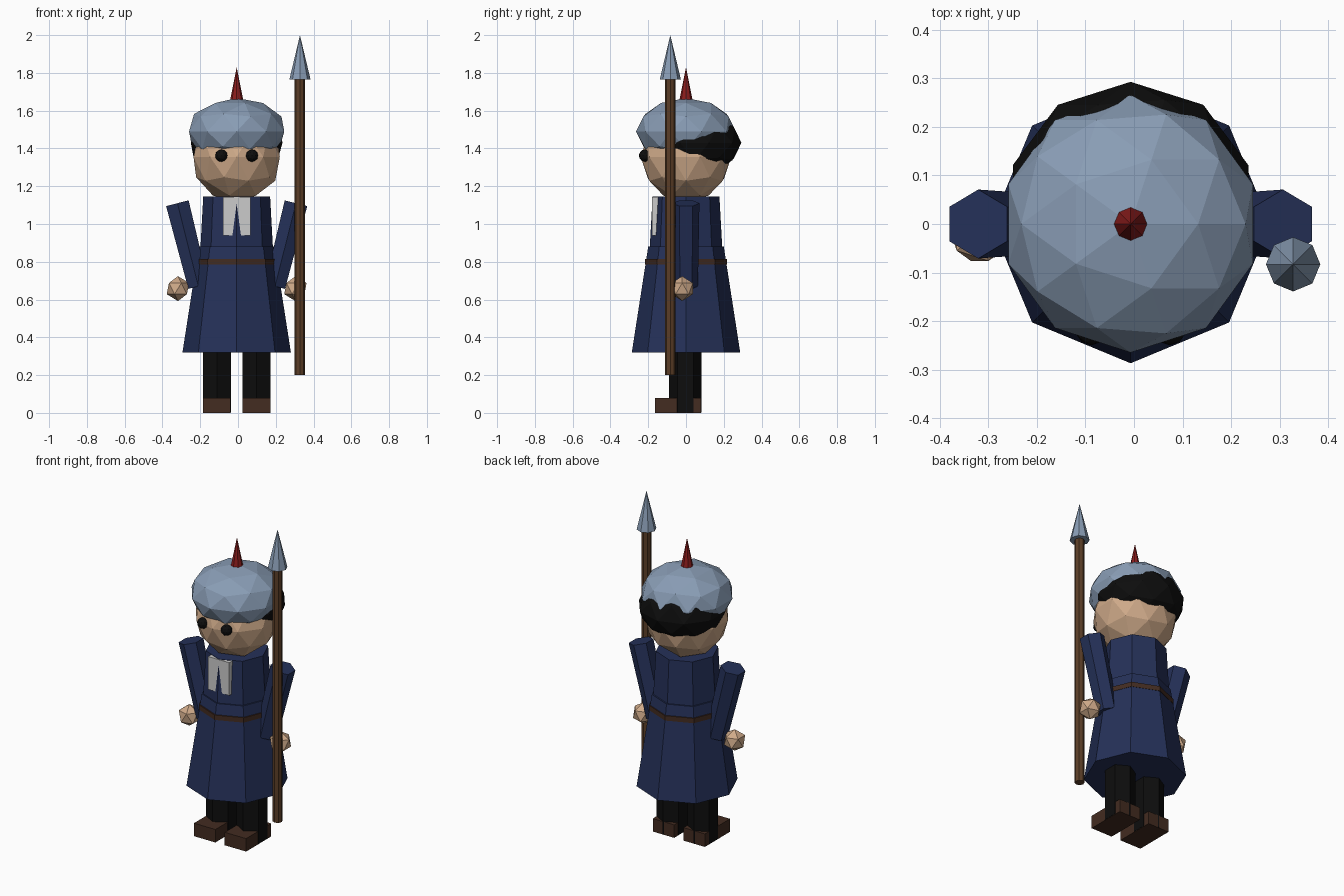
import bpy, math
from mathutils import Vector

if "Cube" in bpy.data.objects:
    bpy.data.objects.remove(bpy.data.objects["Cube"])

CX = -0.007  # body axis


def mat(name, rgb):
    m = bpy.data.materials.new(name)
    m.diffuse_color = (*rgb, 1)
    m.use_nodes = True
    m.node_tree.nodes["Principled BSDF"].inputs["Base Color"].default_value = m.diffuse_color
    return m


NAVY = mat("navy_cloth", (0.018, 0.030, 0.098))
STEEL = mat("steel_blue", (0.25, 0.335, 0.46))
SKIN = mat("skin", (0.62, 0.40, 0.25))
BLACK = mat("black", (0.004, 0.004, 0.004))
LEATHER = mat("dark_leather", (0.056, 0.025, 0.015))
WOOD = mat("wood", (0.105, 0.048, 0.02))
RED = mat("red", (0.26, 0.012, 0.012))
WHITE = mat("pale_linen", (0.60, 0.60, 0.60))


def finish(name, m):
    ob = bpy.context.object
    ob.name = name
    ob.data.materials.append(m)
    return ob


def taper(name, m, sides, p0, p1, r0, r1):
    """Cone or prism running from p0 (radius r0) to p1 (radius r1)."""
    a, b = Vector(p0), Vector(p1)
    d = b - a
    bpy.ops.mesh.primitive_cone_add(vertices=sides, radius1=r0, radius2=r1,
                                    depth=d.length, location=(a + b) / 2)
    ob = finish(name, m)
    ob.rotation_euler = (0, math.atan2(d.x, d.z), 0)  # leans in the xz plane
    return ob


def upright(name, m, sides, x, y, z0, z1, r0, r1):
    return taper(name, m, sides, (x, y, z0), (x, y, z1), r0, r1)


def ball(name, m, sub, loc, r):
    bpy.ops.mesh.primitive_ico_sphere_add(subdivisions=sub, radius=1, location=loc)
    ob = finish(name, m)
    ob.scale = r
    return ob


def box(name, m, lo, hi):
    lo, hi = Vector(lo), Vector(hi)
    bpy.ops.mesh.primitive_cube_add(size=1, location=(lo + hi) / 2)
    ob = finish(name, m)
    ob.scale = hi - lo
    return ob


# Coat
upright("coat_skirt", NAVY, 8, CX, 0, 0.32, 0.88, 0.287, 0.20)
upright("coat_torso", NAVY, 8, CX, 0, 0.80, 1.145, 0.196, 0.177)
upright("belt", LEATHER, 8, CX, 0, 0.785, 0.815, 0.217, 0.217)
box("cravat", WHITE, (CX - 0.072, -0.179, 0.94), (CX + 0.072, -0.13, 1.143))

# Head, cap and hair
ball("head", SKIN, 2, (CX, 0, 1.355), (0.24, 0.24, 0.24))
ball("cap", STEEL, 2, (CX, 0, 1.49), (0.265, 0.265, 0.177))
ball("hair", BLACK, 2, (CX, 0.045, 1.43), (0.255, 0.248, 0.175))
upright("cap_spike", RED, 8, CX, 0, 1.65, 1.83, 0.036, 0)

# Paired parts
for s, side in ((-1, "left"), (1, "right")):
    ball("eye_" + side, BLACK, 2, (CX + s * 0.081, -0.217, 1.362), (0.033,) * 3)
    taper("arm_" + side, NAVY, 6, (CX + s * 0.203, 0, 0.67),
          (CX + s * 0.314, 0, 1.11), 0.063, 0.071)
    ball("hand_" + side, SKIN, 1, (CX + s * 0.311, -0.02, 0.658), (0.066,) * 3)
    lx = CX + s * 0.105
    upright("leg_" + side, BLACK, 6, lx, -0.003, 0.002, 0.45, 0.086, 0.086)
    box("shoe_" + side, LEATHER, (lx - 0.073, -0.165, 0), (lx + 0.073, 0.08, 0.08))

# Spear
upright("spear_shaft", WOOD, 8, 0.328, -0.083, 0.2, 1.78, 0.028, 0.028)
upright("spear_tip", STEEL, 8, 0.328, -0.083, 1.765, 2.0, 0.056, 0)
